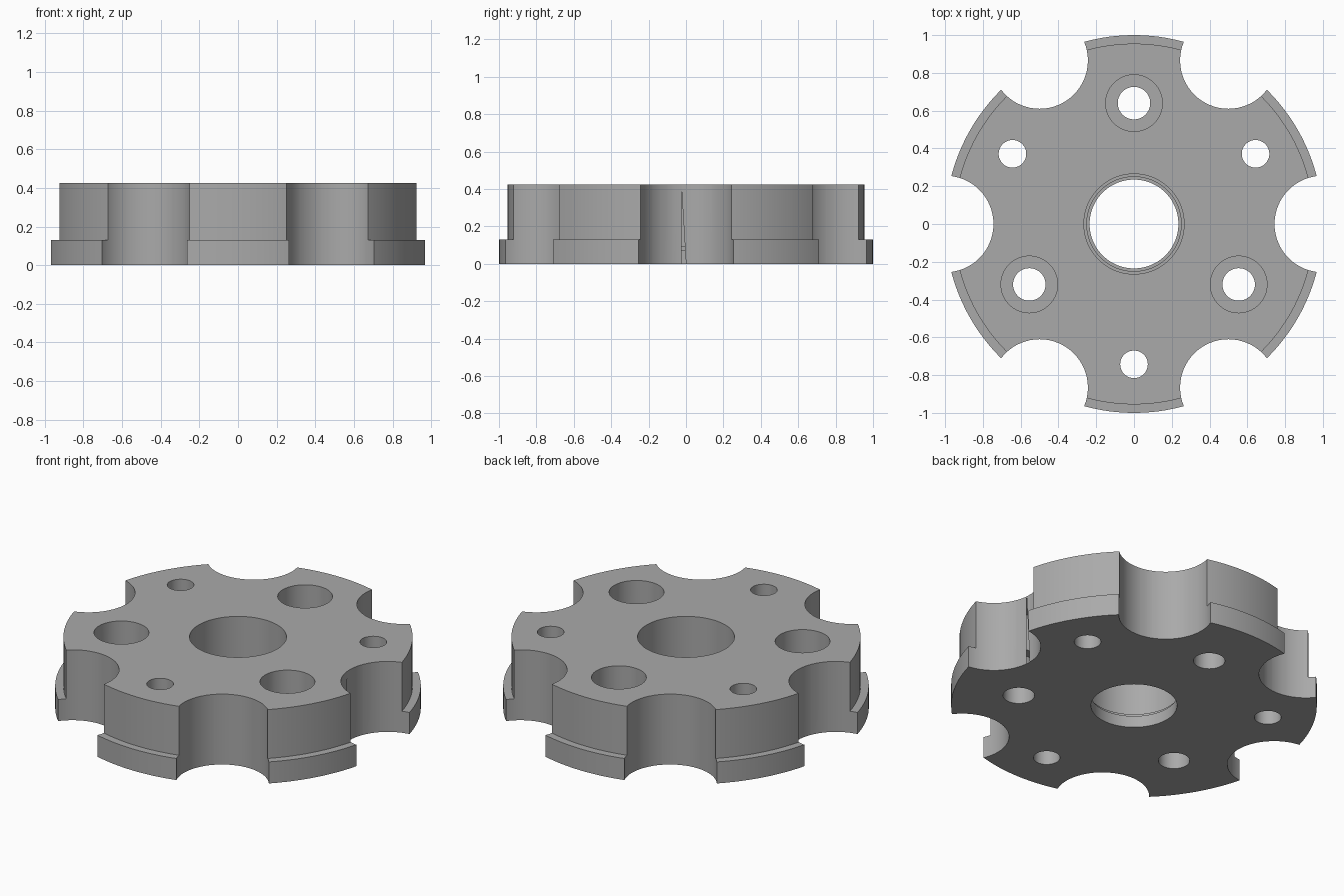
import bpy, bmesh
from math import sin, cos, radians, tau

if "Cube" in bpy.data.objects:
    bpy.data.objects.remove(bpy.data.objects["Cube"], do_unlink=True)

HEIGHT = 0.425
grey = bpy.data.materials.new("plain grey")
grey.use_nodes = True
colour = (0.4, 0.4, 0.4, 1)
grey.diffuse_color = colour
grey.node_tree.nodes["Principled BSDF"].inputs["Base Color"].default_value = colour


def lathe(name, profile, steps, place=(0, 0)):
    """Revolve a closed (radius, z) outline about a vertical axis."""
    bm = bmesh.new()
    rings = []
    for i in range(steps):
        a = tau * i / steps
        rings.append([bm.verts.new((r * cos(a), r * sin(a), z)) for r, z in profile])
    n = len(profile)
    for i in range(steps):
        a, b = rings[i], rings[(i + 1) % steps]
        for j in range(n):
            k = (j + 1) % n
            bm.faces.new((a[j], b[j], b[k], a[k]))
    bmesh.ops.remove_doubles(bm, verts=bm.verts, dist=1e-5)
    bmesh.ops.dissolve_degenerate(bm, edges=bm.edges, dist=1e-5)
    bmesh.ops.recalc_face_normals(bm, faces=bm.faces)
    mesh = bpy.data.meshes.new(name)
    bm.to_mesh(mesh)
    bm.free()
    obj = bpy.data.objects.new(name, mesh)
    obj.location = (*place, 0)
    bpy.context.collection.objects.link(obj)
    return obj


def cut(target, profile, distance, angle, steps=64):
    """Subtract a revolved cutter placed at a polar position."""
    a = radians(angle)
    cutter = lathe("cutter", profile, steps, (distance * cos(a), distance * sin(a)))
    cutter.hide_render = True
    mod = target.modifiers.new("cut", "BOOLEAN")
    mod.operation = "DIFFERENCE"
    mod.solver = "EXACT"
    mod.object = cutter
    bpy.context.view_layer.objects.active = target
    bpy.ops.object.modifier_apply(modifier=mod.name)
    bpy.data.objects.remove(cutter, do_unlink=True)


def pin(radius):
    return [(0, -0.1), (radius, -0.1), (radius, HEIGHT + 0.1), (0, HEIGHT + 0.1)]


# Flanged disc with a stepped central bore
disc = lathe("scalloped_hub_disc", [
    (0.235, 0), (1, 0), (1, 0.13), (0.955, 0.13), (0.955, HEIGHT),
    (0.265, HEIGHT), (0.265, 0.09), (0.25, 0.09), (0.25, 0.07), (0.235, 0.07)], 144)

# Six round scallops in the rim
for i in range(6):
    cut(disc, pin(0.256), 1, 60 * i)

# Three counterbored bolt holes and three plain holes
seat = HEIGHT - 0.22
bolt = [(0, -0.1), (0.086, -0.1), (0.086, seat), (0.15, seat),
        (0.15, HEIGHT + 0.1), (0, HEIGHT + 0.1)]
for i in range(3):
    cut(disc, bolt, 0.64, 90 + 120 * i)
    cut(disc, pin(0.073), 0.743, 30 + 120 * i)

disc.data.materials.clear()
disc.data.materials.append(grey)
bpy.ops.object.select_all(action="DESELECT")
disc.select_set(True)
bpy.context.view_layer.objects.active = disc
bpy.ops.object.shade_smooth_by_angle(angle=radians(30))
